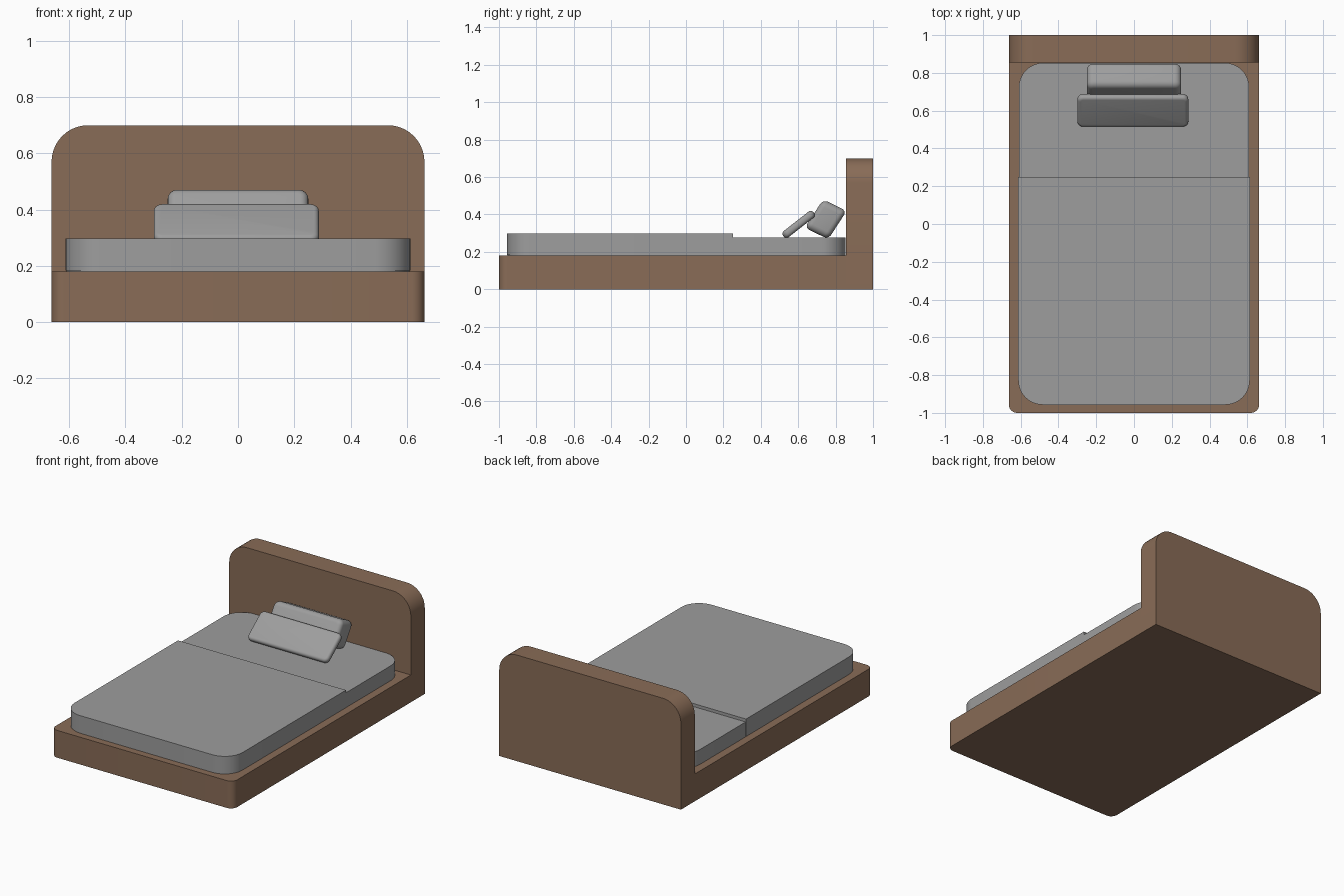
import bpy, bmesh, math
from mathutils import Matrix, Vector

if "Cube" in bpy.data.objects:
    bpy.data.objects.remove(bpy.data.objects["Cube"])


def material(name, rgb):
    m = bpy.data.materials.new(name)
    m.diffuse_color = (*rgb, 1)
    m.use_nodes = True
    m.node_tree.nodes["Principled BSDF"].inputs["Base Color"].default_value = m.diffuse_color
    return m


wood = material("brown_wood", (0.25, 0.15, 0.095))
cloth = material("grey_cloth", (0.34, 0.34, 0.34))


def finish(name, bm, mat):
    bmesh.ops.recalc_face_normals(bm, faces=bm.faces)
    mesh = bpy.data.meshes.new(name)
    bm.to_mesh(mesh)
    bm.free()
    mesh.materials.append(mat)
    ob = bpy.data.objects.new(name, mesh)
    bpy.context.collection.objects.link(ob)
    bpy.ops.object.select_all(action='DESELECT')
    ob.select_set(True)
    bpy.context.view_layer.objects.active = ob
    bpy.ops.object.shade_smooth_by_angle(angle=math.radians(35))
    return ob


def outline(u0, u1, v0, v1, r_low, r_high, steps=10):
    """Rectangle with separate corner radii on its low-v and high-v sides."""
    pts = []
    for i, (u, v, r) in enumerate([(u1, v1, r_high), (u0, v1, r_high),
                                   (u0, v0, r_low), (u1, v0, r_low)]):
        if r == 0:
            pts.append((u, v))
            continue
        cu = u - r if u == u1 else u + r
        cv = v - r if v == v1 else v + r
        for k in range(steps + 1):
            a = math.pi / 2 * (i + k / steps)
            pts.append((cu + r * math.cos(a), cv + r * math.sin(a)))
    return pts


def slab(name, pts, lo, hi, mat, axis='Z'):
    """Extrude an outline along z, or along y for an upright slab."""
    bm = bmesh.new()
    co = (lambda p: (p[0], p[1], lo)) if axis == 'Z' else (lambda p: (p[0], lo, p[1]))
    face = bm.faces.new([bm.verts.new(co(p)) for p in pts])
    res = bmesh.ops.extrude_face_region(bm, geom=[face])
    shift = Vector((0, 0, hi - lo)) if axis == 'Z' else Vector((0, hi - lo, 0))
    bmesh.ops.translate(bm, vec=shift,
                        verts=[g for g in res['geom'] if isinstance(g, bmesh.types.BMVert)])
    return finish(name, bm, mat)


def pillow(name, size, centre, long_deg, thick_deg, corner, edge):
    """Rounded cushion leaning in the yz plane along two directions."""
    w, length, thick = size
    bm = bmesh.new()
    bmesh.ops.create_cube(bm, size=1, matrix=Matrix.Diagonal((w, length, thick, 1)))
    upright = [e for e in bm.edges if abs((e.verts[0].co - e.verts[1].co).z) > thick / 2]
    bmesh.ops.bevel(bm, geom=upright, offset=corner, segments=6, profile=0.5, affect='EDGES')
    rim = [e for e in bm.edges if abs((e.verts[0].co - e.verts[1].co).z) < 1e-5]
    bmesh.ops.bevel(bm, geom=rim, offset=edge, segments=5, profile=0.5, affect='EDGES')
    a, b = math.radians(long_deg), math.radians(thick_deg)
    lean = Matrix(((1, 0, 0),
                   (0, math.cos(a), math.cos(b)),
                   (0, math.sin(a), math.sin(b))))
    for v in bm.verts:
        v.co = lean @ v.co + Vector(centre)
    return finish(name, bm, mat=cloth)


# Bed frame
slab("bed_base", outline(-0.663, 0.663, -1, 0.855, 0.045, 0), 0, 0.18, wood)
slab("headboard", outline(-0.663, 0.663, 0, 0.7, 0, 0.13), 0.855, 1, wood, 'Y')

# Bedding
slab("mattress", outline(-0.61, 0.61, -0.954, 0.853, 0.13, 0.13), 0.18, 0.278, cloth)
slab("blanket", outline(-0.613, 0.613, -0.957, 0.25, 0.13, 0), 0.183, 0.298, cloth)

# Pillows
pillow("back_pillow", (0.5, 0.18, 0.14), (0, 0.747, 0.374), 57, -26, 0.035, 0.028)
pillow("front_pillow", (0.587, 0.205, 0.042), (-0.006, 0.602, 0.347), 38, 128, 0.03, 0.018)
